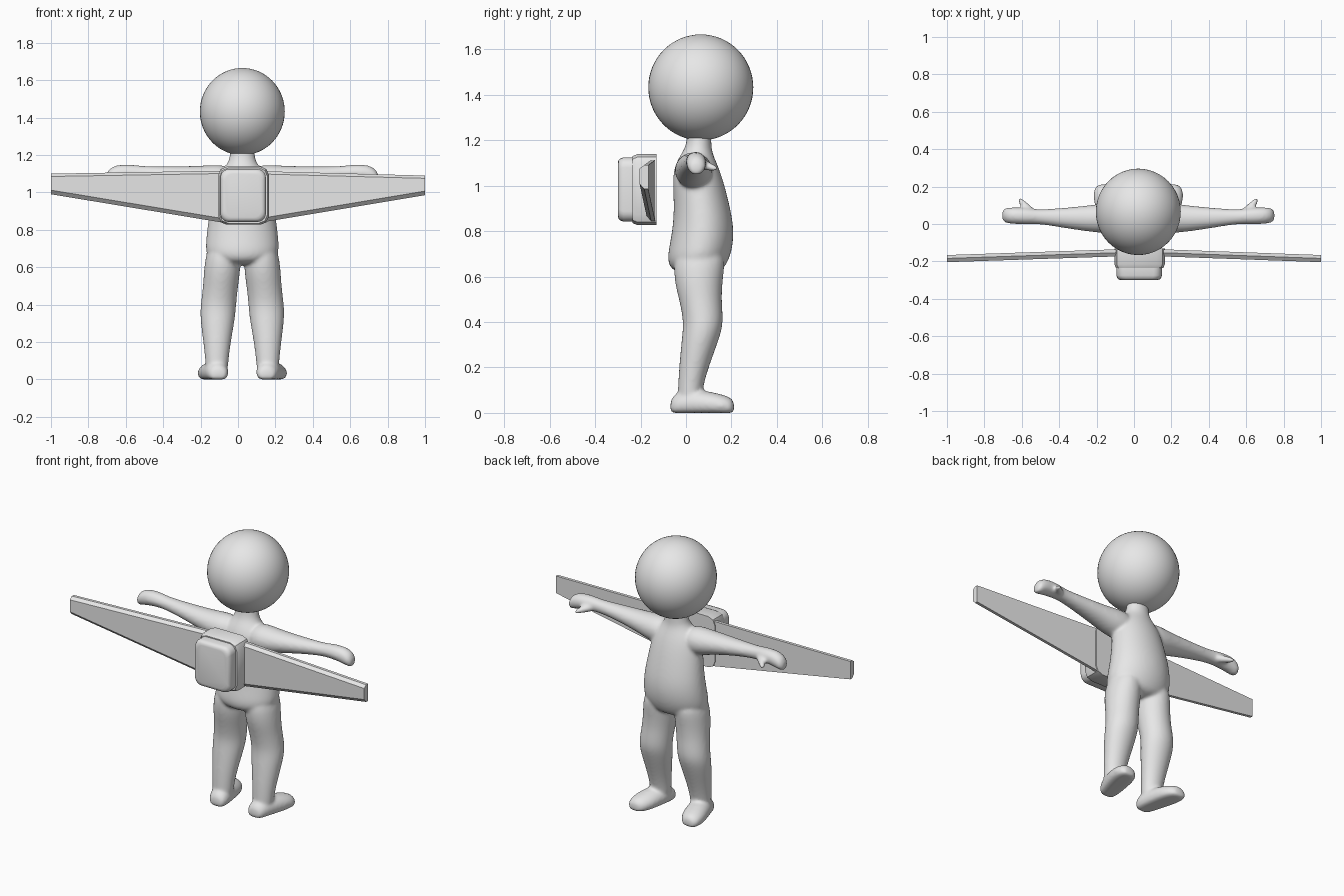
import bpy, bmesh, math
from mathutils import Vector

if "Cube" in bpy.data.objects:
    bpy.data.objects.remove(bpy.data.objects["Cube"])

CX = 0.023  # centre line of the figure
grey = bpy.data.materials.new("light grey")
grey.diffuse_color = (0.8, 0.8, 0.8, 1)
grey.use_nodes = True
grey.node_tree.nodes["Principled BSDF"].inputs["Base Color"].default_value = grey.diffuse_color


def loft(bm, rings):
    """Skin a list of equal-length point rings and cap both ends."""
    rows = [[bm.verts.new(p) for p in r] for r in rings]
    n = len(rows[0])
    for a, b in zip(rows, rows[1:]):
        for i in range(n):
            j = (i + 1) % n
            bm.faces.new((a[i], a[j], b[j], b[i]))
    bm.faces.new(rows[0][::-1])
    bm.faces.new(rows[-1])


def ellipse(c, u, v, n=16):
    c, u, v = Vector(c), Vector(u), Vector(v)
    return [c + u * math.cos(2 * math.pi * i / n) + v * math.sin(2 * math.pi * i / n)
            for i in range(n)]


def finish(name, bm, angle=None):
    bmesh.ops.recalc_face_normals(bm, faces=bm.faces[:])
    me = bpy.data.meshes.new(name)
    bm.to_mesh(me)
    bm.free()
    me.materials.append(grey)
    ob = bpy.data.objects.new(name, me)
    bpy.context.collection.objects.link(ob)
    if angle:
        bpy.ops.object.select_all(action='DESELECT')
        bpy.context.view_layer.objects.active = ob
        ob.select_set(True)
        bpy.ops.object.shade_smooth_by_angle(angle=math.radians(angle))
    return ob


# Body: torso, legs, feet, arms and thumbs fused into one smooth skin
bm = bmesh.new()

# torso: height, half width, rear y, front y
torso = [(0.61, 0.13, -0.05, 0.15), (0.66, 0.2, -0.088, 0.187), (0.73, 0.2, -0.077, 0.21),
         (0.82, 0.19, -0.06, 0.214), (0.92, 0.175, -0.055, 0.193), (1.02, 0.16, -0.062, 0.167),
         (1.09, 0.14, -0.052, 0.142), (1.14, 0.09, -0.022, 0.118), (1.18, 0.066, 0.003, 0.112),
         (1.28, 0.066, 0.005, 0.112)]
loft(bm, [ellipse((CX, (a + b) / 2, z), (w, 0, 0), (0, (b - a) / 2, 0)) for z, w, a, b in torso])

# leg: height, offset from centre, half width, rear y, front y
leg = [(0.74, 0.1, 0.085, -0.05, 0.185), (0.6, 0.106, 0.101, -0.06, 0.165),
       (0.5, 0.116, 0.095, -0.032, 0.157), (0.4, 0.128, 0.097, -0.012, 0.168),
       (0.33, 0.132, 0.096, -0.02, 0.15), (0.2, 0.135, 0.075, -0.032, 0.1),
       (0.1, 0.136, 0.063, -0.037, 0.072), (0.03, 0.136, 0.06, -0.04, 0.07)]
# foot: y, offset from centre, half width, height
foot = [(-0.07, 0.129, 0.035, 0.055), (-0.05, 0.13, 0.056, 0.085), (0.0, 0.138, 0.066, 0.105),
        (0.08, 0.157, 0.073, 0.1), (0.15, 0.172, 0.073, 0.085), (0.195, 0.18, 0.055, 0.07),
        (0.213, 0.183, 0.03, 0.05)]
# arm: offset from centre, rear y, front y, bottom z, top z
arm = [(0.06, -0.05, 0.12, 0.98, 1.15), (0.16, -0.052, 0.117, 0.985, 1.148),
       (0.25, -0.045, 0.102, 1.015, 1.142), (0.4, -0.022, 0.087, 1.048, 1.14),
       (0.53, 0.0, 0.077, 1.066, 1.14), (0.59, -0.002, 0.087, 1.065, 1.15),
       (0.66, -0.002, 0.09, 1.058, 1.15), (0.705, 0.003, 0.09, 1.045, 1.135),
       (0.73, 0.015, 0.075, 1.045, 1.1)]
# thumb: offset from centre, y, z, radius
thumb = [(0.56, 0.05, 1.095, 0.026), (0.595, 0.085, 1.09, 0.023),
         (0.62, 0.113, 1.08, 0.018), (0.64, 0.138, 1.073, 0.012)]

for s in (-1, 1):
    loft(bm, [ellipse((CX + s * d, (a + b) / 2, z), (w, 0, 0), (0, (b - a) / 2, 0))
              for z, d, w, a, b in leg])
    rings = []
    for y, d, w, h in foot:
        ring = ellipse((CX + s * d, y, h * 0.4), (w, 0, 0), (0, 0, h * 0.6))
        for p in ring:  # flat sole
            p.z = max(p.z, 0)
        rings.append(ring)
    loft(bm, rings)
    loft(bm, [ellipse((CX + s * d, (a + b) / 2, (l + h) / 2), (0, (b - a) / 2, 0),
                      (0, 0, (h - l) / 2)) for d, a, b, l, h in arm])
    loft(bm, [ellipse((CX + s * d, y, z), (s * r * 0.7, -r * 0.7, 0), (0, 0, r))
              for d, y, z, r in thumb])

body = finish("body", bm)
sub = body.modifiers.new("round", 'SUBSURF')
sub.levels = sub.render_levels = 2
rem = body.modifiers.new("fuse", 'REMESH')
rem.mode = 'VOXEL'
rem.voxel_size = 0.009
rem.use_smooth_shade = True
smo = body.modifiers.new("blend", 'SMOOTH')
smo.factor = 0.5
smo.iterations = 8

# Head
bm = bmesh.new()
bmesh.ops.create_uvsphere(bm, u_segments=48, v_segments=32, radius=1)
for v in bm.verts:
    v.co = (CX + v.co.x * 0.227, 0.065 + v.co.y * 0.231, 1.432 + v.co.z * 0.233)
finish("head", bm, 60)


# Backpack: rounded rectangles stacked along y
def plate(y, x0, x1, z0, z1, r, seg, inset=0):
    x0, x1, z0, z1 = x0 + inset, x1 - inset, z0 + inset, z1 - inset
    pts = []
    for k, (x, z) in enumerate([(x1 - r, z1 - r), (x0 + r, z1 - r),
                                (x0 + r, z0 + r), (x1 - r, z0 + r)]):
        for i in range(seg + 1):
            a = math.pi / 2 * (k + i / seg)
            pts.append((x + r * math.cos(a), y, z + r * math.sin(a)))
    return pts


bm = bmesh.new()
size = (-0.105, 0.165, 0.827, 1.138)
loft(bm, [plate(y, *size, 0.045, 2, i) for y, i in
          [(-0.13, 0), (-0.215, 0), (-0.235, 0.008)]])
finish("backpack_base", bm, 30)

bm = bmesh.new()
size = (-0.094, 0.149, 0.842, 1.124)
loft(bm, [plate(y, *size, 0.045, 5, i) for y, i in
          [(-0.23, 0), (-0.275, 0), (-0.29, 0.005), (-0.297, 0.013), (-0.3, 0.024)]])
finish("backpack_cover", bm, 50)


# Wings: flat towards the figure, chamfered on the outer face
def wing_section(x, y, z0, z1):
    return [(x, y, z0), (x, y, z1), (x, y - 0.018, z1), (x, y - 0.038, z1 - 0.015),
            (x, y - 0.038, z0 + 0.022), (x, y - 0.018, z0)]


for name, root, tip in [
        ("left_wing", (-0.08, -0.135, 0.838, 1.116), (-1, -0.166, 0.99, 1.1)),
        ("right_wing", (0.14, -0.135, 0.842, 1.113), (1, -0.166, 0.985, 1.09))]:
    bm = bmesh.new()
    loft(bm, [wing_section(*root), wing_section(*tip)])
    finish(name, bm, 20)
